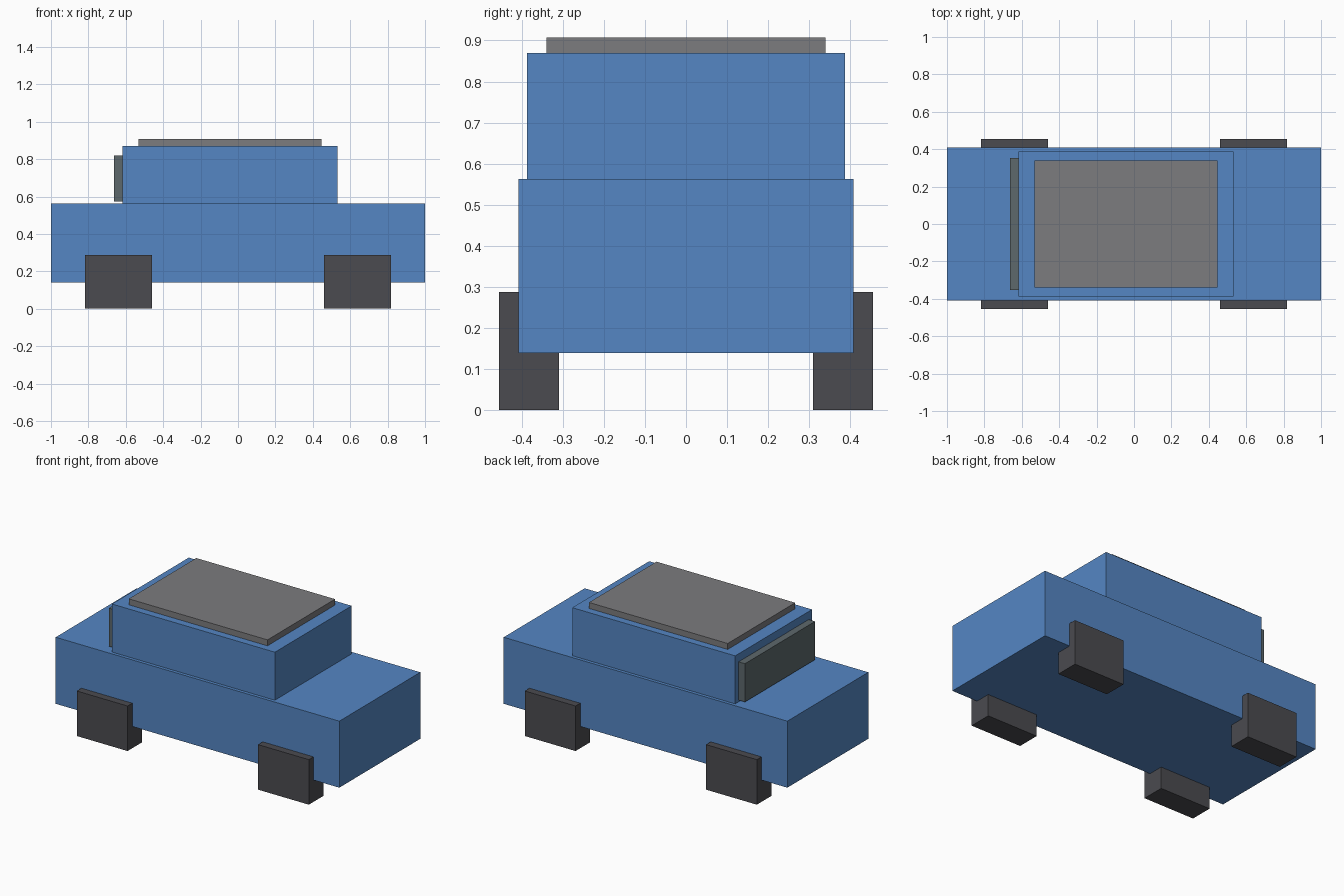
import bpy

if "Cube" in bpy.data.objects:
    bpy.data.objects.remove(bpy.data.objects["Cube"])


def material(name, rgb):
    mat = bpy.data.materials.new(name)
    mat.diffuse_color = (*rgb, 1)
    mat.use_nodes = True
    mat.node_tree.nodes["Principled BSDF"].inputs["Base Color"].default_value = mat.diffuse_color
    return mat


def box(name, x, y, z, mat):
    """Box spanning the (min, max) ranges given for each axis."""
    bpy.ops.mesh.primitive_cube_add(size=1, location=[sum(r) / 2 for r in (x, y, z)])
    ob = bpy.context.object
    ob.name = name
    ob.scale = [r[1] - r[0] for r in (x, y, z)]
    bpy.ops.object.transform_apply(location=False, rotation=False, scale=True)
    ob.data.materials.append(mat)
    return ob


blue = material("blue_paint", (0.09, 0.24, 0.55))
grey = material("roof_grey", (0.2, 0.2, 0.21))
dark = material("tyre_dark", (0.07, 0.07, 0.08))
glass = material("window_grey", (0.11, 0.14, 0.15))

# Body and cabin
box("body", (-1, 1), (-0.408, 0.408), (0.139, 0.563), blue)
box("cabin", (-0.618, 0.531), (-0.387, 0.387), (0.563, 0.869), blue)

# Roof panel and end window
box("roof_panel", (-0.532, 0.446), (-0.34, 0.34), (0.869, 0.907), grey)
box("end_window", (-0.663, -0.618), (-0.353, 0.353), (0.574, 0.818), glass)

# Four blocky wheels
for end, cx in (("left", -0.639), ("right", 0.639)):
    for side, cy in (("front", -0.382), ("back", 0.382)):
        box(f"wheel_{side}_{end}", (cx - 0.179, cx + 0.179),
            (cy - 0.073, cy + 0.073), (0, 0.287), dark)
